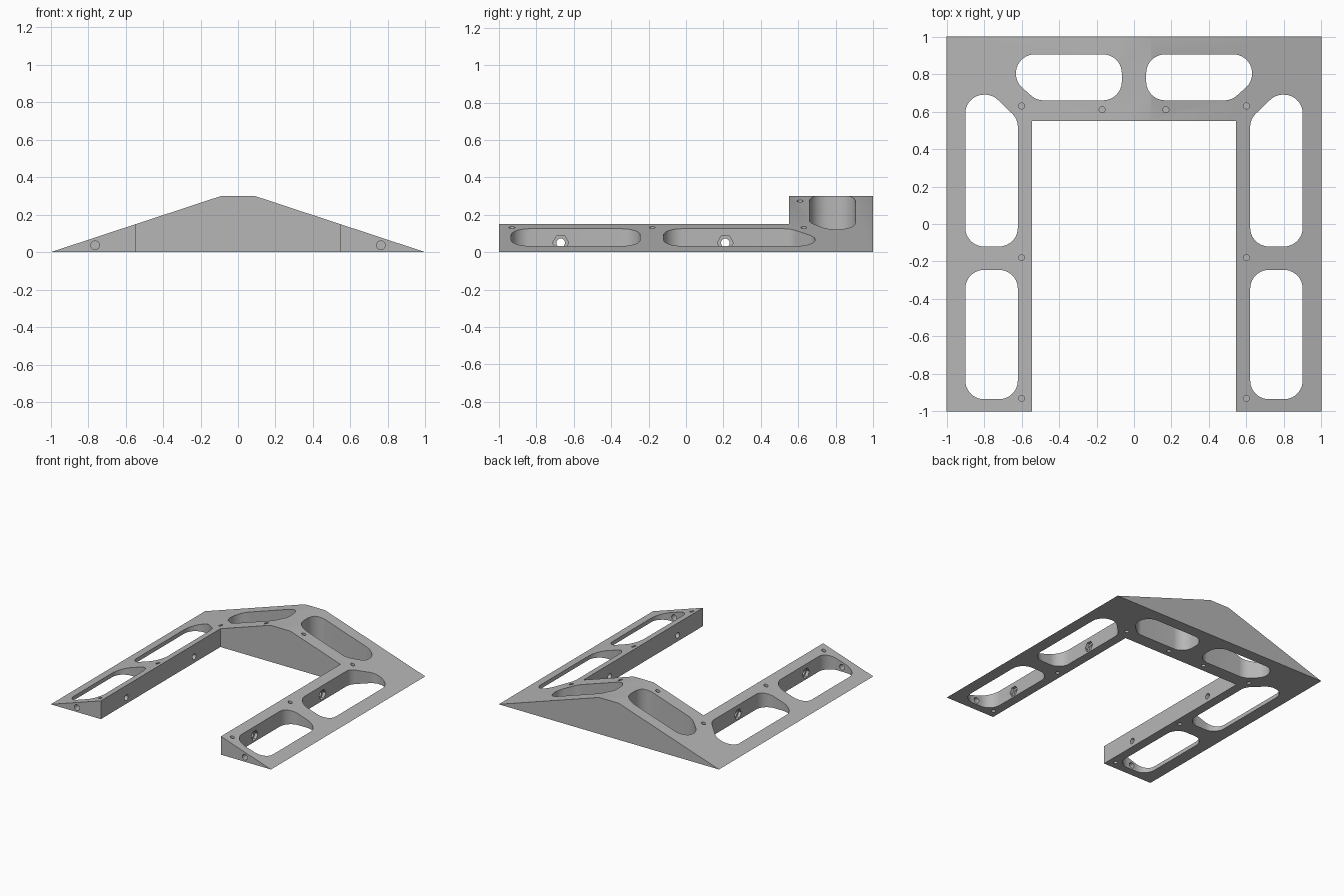
import bpy
import bmesh
import math
from mathutils import Vector

if "Cube" in bpy.data.objects:
    bpy.data.objects.remove(bpy.data.objects["Cube"], do_unlink=True)

grey = bpy.data.materials.new("neutral grey")
grey.use_nodes = True
colour = (0.47, 0.47, 0.47, 1)
grey.diffuse_color = colour
grey.node_tree.nodes["Principled BSDF"].inputs["Base Color"].default_value = colour


def prism(name, outline, axis, low, high):
    """Close a 2D outline into a solid along one axis between two levels."""
    place = {"x": lambda u, v, w: (w, u, v),
             "y": lambda u, v, w: (u, w, v),
             "z": lambda u, v, w: (u, v, w)}[axis]
    bm = bmesh.new()
    lower = [bm.verts.new(place(u, v, low)) for u, v in outline]
    upper = [bm.verts.new(place(u, v, high)) for u, v in outline]
    bm.faces.new(lower[::-1])
    bm.faces.new(upper)
    for i in range(len(outline)):
        bm.faces.new((lower[i - 1], lower[i], upper[i], upper[i - 1]))
    bm.normal_update()
    # Winding is consistent, so turn the whole solid outward if it is inverted
    if bm.calc_volume(signed=True) < 0:
        bmesh.ops.reverse_faces(bm, faces=bm.faces[:])
    mesh = bpy.data.meshes.new(name)
    bm.to_mesh(mesh)
    bm.free()
    mesh.materials.append(grey)
    obj = bpy.data.objects.new(name, mesh)
    bpy.context.collection.objects.link(obj)
    return obj


def ring(u, v, radius, sides):
    steps = [math.tau * i / sides for i in range(sides)]
    return [(u + radius * math.cos(a), v + radius * math.sin(a)) for a in steps]


def rounded(corners, radius=0.1, steps=10):
    """Fillet every corner of a convex anticlockwise outline."""
    points = []
    for i, corner in enumerate(corners):
        c = Vector(corner)
        before = (Vector(corners[i - 1]) - c).normalized()
        after = (Vector(corners[(i + 1) % len(corners)]) - c).normalized()
        half = before.angle(after) / 2
        centre = c + (before + after).normalized() * radius / math.sin(half)
        start = c + before * radius / math.tan(half) - centre
        sweep = math.pi - 2 * half
        first = math.atan2(start.y, start.x)
        for k in range(steps + 1):
            a = first + sweep * k / steps
            points.append((centre.x + radius * math.cos(a),
                           centre.y + radius * math.sin(a)))
    return points


def mirror(points, side):
    return [(side * u, v) for u, v in points]


# Body: ramped ridge section with the front opening removed
frame = prism("ramp_frame", [(-1, 0), (1, 0), (0.09, 0.3), (-0.09, 0.3)], "y", -1, 1)
opening = [(-0.545, -1.2), (0.545, -1.2), (0.545, 0.55), (-0.545, 0.55)]
cutters = [prism("opening_cutter", opening, "z", -0.2, 0.6)]

# Large rounded windows
slots = [
    [(0.62, -0.935), (0.9, -0.935), (0.9, -0.245), (0.62, -0.245)],
    [(0.62, -0.12), (0.9, -0.12), (0.9, 0.69), (0.755, 0.69), (0.62, 0.56)],
    [(0.065, 0.66), (0.52, 0.66), (0.63, 0.757), (0.63, 0.905), (0.065, 0.905)],
]
pins = [(0.6, -0.93), (0.6, -0.18), (0.6, 0.63), (0.17, 0.61)]

for side in (-1, 1):
    for slot in slots:
        cutters.append(prism("slot_cutter", mirror(rounded(slot), side), "z", -0.1, 0.5))
    # Blind pin holes in the sloped top and in the base
    for x, y in pins:
        surface = (1 - x) * 0.33
        hole = ring(side * x, y, 0.016, 20)
        cutters.append(prism("top_pin_cutter", hole, "z", surface - 0.04, surface + 0.1))
        cutters.append(prism("base_pin_cutter", hole, "z", -0.1, 0.035))
    # Bolt holes through the inner walls with hexagonal nut pockets
    for y in (-0.67, 0.21):
        low, high = sorted((side * 0.5, side * 0.7))
        cutters.append(prism("bolt_cutter", ring(y, 0.05, 0.023, 24), "x", low, high))
        low, high = sorted((side * 0.595, side * 0.69))
        cutters.append(prism("nut_cutter", ring(y, 0.05, 0.043, 6), "x", low, high))
    # Round hole in each front end
    cutters.append(prism("end_hole_cutter", ring(side * 0.762, 0.037, 0.023, 24),
                         "y", -1.1, -0.85))

for cutter in cutters:
    mod = frame.modifiers.new(cutter.name, "BOOLEAN")
    mod.operation = "DIFFERENCE"
    mod.solver = "EXACT"
    mod.object = cutter

# Bake the cuts and drop the helpers
bpy.context.view_layer.update()
graph = bpy.context.evaluated_depsgraph_get()
frame_mesh = bpy.data.meshes.new_from_object(frame.evaluated_get(graph))
frame.modifiers.clear()
frame.data = frame_mesh
for cutter in cutters:
    bpy.data.objects.remove(cutter, do_unlink=True)

bpy.ops.object.select_all(action="DESELECT")
frame.select_set(True)
bpy.context.view_layer.objects.active = frame
bpy.ops.object.shade_smooth_by_angle(angle=math.radians(30))
